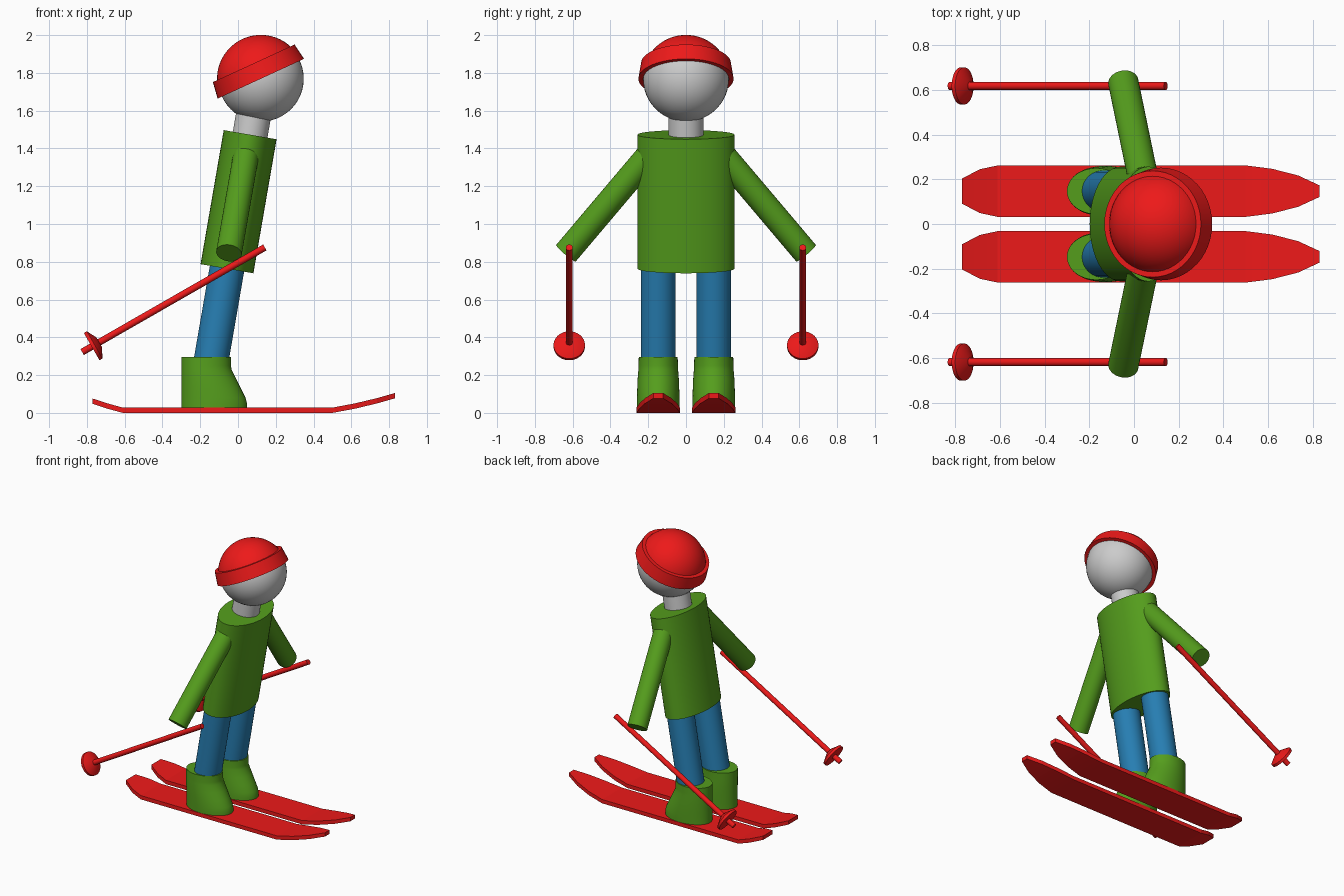
import bpy, bmesh
from math import sin, cos, pi, radians, sqrt
from mathutils import Matrix, Vector

if "Cube" in bpy.data.objects:
    bpy.data.objects.remove(bpy.data.objects["Cube"])


def material(name, rgb):
    m = bpy.data.materials.new(name)
    m.diffuse_color = (*rgb, 1)
    m.use_nodes = True
    m.node_tree.nodes["Principled BSDF"].inputs["Base Color"].default_value = m.diffuse_color
    return m


RED = material("red", (0.85, 0.01, 0.01))
GREEN = material("green", (0.09, 0.34, 0.012))
BLUE = material("blue", (0.02, 0.21, 0.45))


def loft(name, rings, mat=None, matrix=Matrix(), angle=30):
    """Skin a list of point rings and cap both ends."""
    bm = bmesh.new()
    vs = [[bm.verts.new(p) for p in ring] for ring in rings]
    n = len(vs[0])
    for a, b in zip(vs, vs[1:]):
        for i in range(n):
            j = (i + 1) % n
            bm.faces.new((a[i], a[j], b[j], b[i]))
    bm.faces.new(vs[0][::-1])
    bm.faces.new(vs[-1])
    bmesh.ops.recalc_face_normals(bm, faces=bm.faces)
    me = bpy.data.meshes.new(name)
    bm.to_mesh(me)
    bm.free()
    ob = bpy.data.objects.new(name, me)
    bpy.context.collection.objects.link(ob)
    ob.matrix_world = matrix
    if mat:
        me.materials.append(mat)
    bpy.ops.object.select_all(action='DESELECT')
    ob.select_set(True)
    bpy.context.view_layer.objects.active = ob
    bpy.ops.object.shade_smooth_by_angle(angle=radians(angle))
    return ob


def ellipse(z, rx, ry=None, cx=0, cy=0, n=48):
    ry = rx if ry is None else ry
    return [(cx + rx * cos(2 * pi * i / n), cy + ry * sin(2 * pi * i / n), z) for i in range(n)]


def along(a, b):
    """Matrix with origin at a and local z pointing to b."""
    a, b = Vector(a), Vector(b)
    return Matrix.Translation(a) @ (b - a).to_track_quat('Z', 'Y').to_matrix().to_4x4()


def rod(name, a, b, r, mat):
    length = (Vector(b) - Vector(a)).length
    return loft(name, [ellipse(0, r), ellipse(length, r)], mat, along(a, b))


# Body frame leaning forward by 10 degrees
body = Matrix.Translation((0.003, 0, 1.118)) @ Matrix.Rotation(radians(9.8), 4, 'Y')
loft("torso", [ellipse(-0.36, 0.142, 0.257), ellipse(0.36, 0.142, 0.257)], GREEN, body)
loft("neck", [ellipse(0.34, 0.093), ellipse(0.52, 0.093)], None, body)

# Head and tilted hat
center = (0.121, 0, 1.769)
bpy.ops.mesh.primitive_uv_sphere_add(segments=48, ring_count=24, radius=0.227, location=center)
head = bpy.context.object
head.name = "head"
bpy.ops.object.shade_smooth_by_angle(angle=radians(30))

hat = Matrix.Translation(center) @ Matrix.Rotation(radians(-24.7), 4, 'Y')
R = 0.232
dome = [(R * sin(pi / 2 * (1 - i / 16)), R * sin(pi / 2 * i / 16)) for i in range(16)]
dome = [(sqrt(R * R - z * z), z) for _, z in dome]
loft("hat_dome", [ellipse(z, r) for r, z in dome] + [ellipse(R, 0.002)], RED, hat)
loft("hat_band", [ellipse(0, 0.252), ellipse(0.09, 0.238)], RED, hat)

# Ski outline stations: x, half width, underside height
STATIONS = [(-0.77, 0.056, 0.048), (-0.69, 0.098, 0.022), (-0.61, 0.115, 0), (0.50, 0.115, 0),
            (0.618, 0.10, 0.022), (0.735, 0.07, 0.05), (0.83, 0.026, 0.077)]
# Boot sections: height, heel x, toe x, half width
BOOT = [(0.02, -0.30, 0.048, 0.113), (0.05, -0.30, 0.048, 0.113), (0.08, -0.30, 0.040, 0.113),
        (0.13, -0.30, 0.015, 0.111), (0.18, -0.30, -0.010, 0.109), (0.23, -0.30, -0.034, 0.105),
        (0.25, -0.30, -0.037, 0.104), (0.297, -0.30, -0.037, 0.103)]

for s, side in ((-1, "right"), (1, "left")):
    y = 0.147 * s

    # Ski, boot and leg
    loft(side + "_ski", [[(x, y - w, z), (x, y + w, z), (x, y + w, z + 0.028), (x, y - w, z + 0.028)]
                         for x, w, z in STATIONS], RED, angle=10)
    loft(side + "_boot", [ellipse(z, (b - a) / 2, w, (a + b) / 2, y) for z, a, b, w in BOOT], GREEN)
    loft(side + "_leg", [ellipse(-0.88, 0.092, cy=y), ellipse(-0.34, 0.092, cy=y)], BLUE, body)

    # Arm
    rod(side + "_arm", (0.044, 0.19 * s, 1.372), (-0.048, 0.635 * s, 0.846), 0.068, GREEN)

    # Pole and its basket
    grip, tip = (0.142, 0.618 * s, 0.876), (-0.825, 0.618 * s, 0.322)
    rod(side + "_pole", tip, grip, 0.018, RED)
    loft(side + "_pole_basket", [ellipse(0.058, 0.083), ellipse(0.076, 0.083), ellipse(0.104, 0.03)],
         RED, along(tip, grip))
